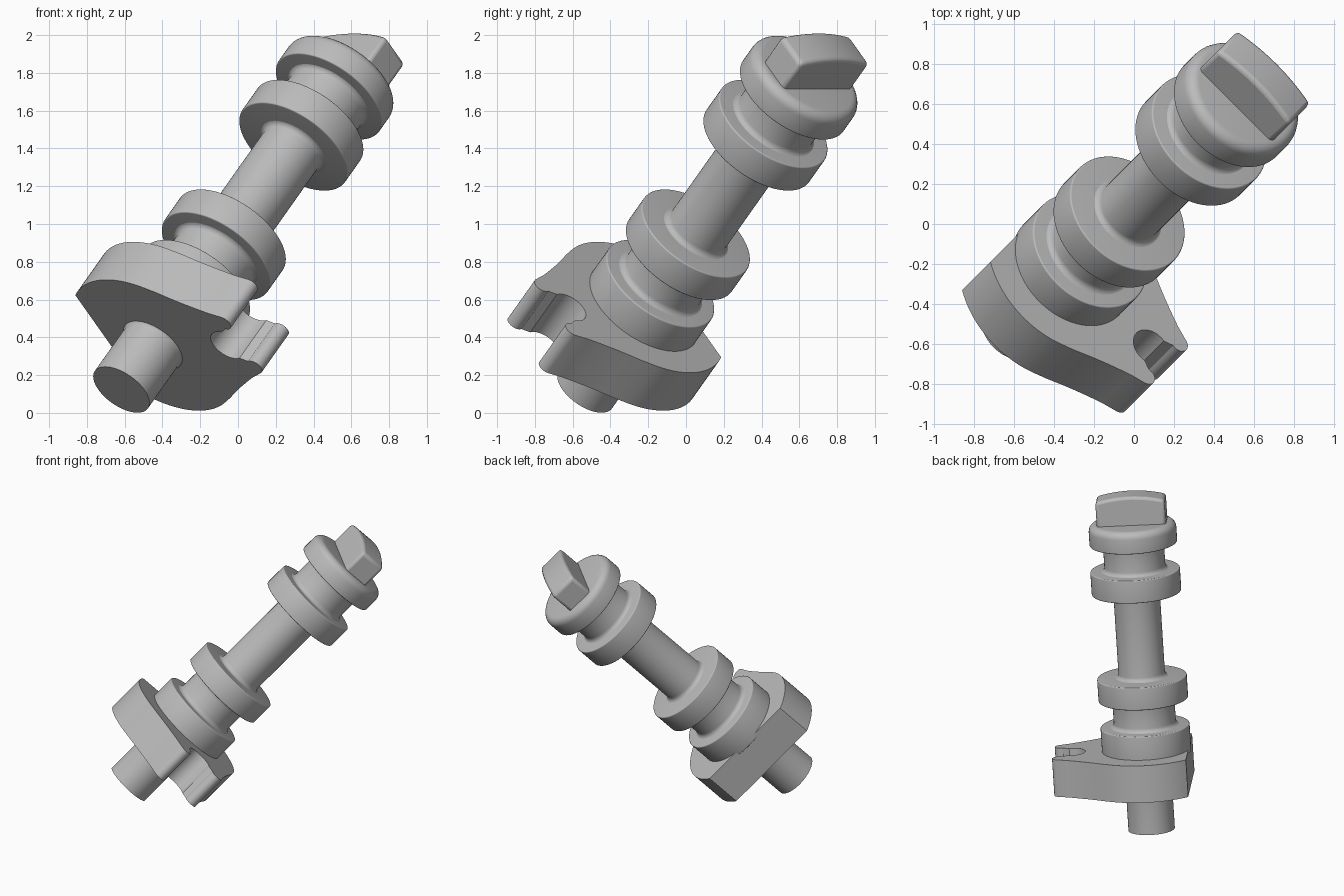
import bpy, bmesh
from math import sin, cos, pi, radians, atan2
from mathutils import Matrix, Vector

cube = bpy.data.objects.get("Cube")
if cube:
    bpy.data.objects.remove(cube, do_unlink=True)

steel = bpy.data.materials.new("grey_steel")
steel.use_nodes = True
GREY = (0.5, 0.5, 0.5, 1)
steel.diffuse_color = GREY
steel.node_tree.nodes["Principled BSDF"].inputs["Base Color"].default_value = GREY

# Tilted frame: local z runs along the shaft, local x across the plate
ax_z = Vector((0.5, 0.5, 0.5 ** 0.5))
ax_x = Vector((1, -1, 0)).normalized()
ax_y = ax_z.cross(ax_x)
FRAME = Matrix.Translation((-0.075, 0.01, 0.89)) @ Matrix((ax_x, ax_y, ax_z)).transposed().to_4x4()


def finish(name, bm, bevel=0.0, segments=2):
    bmesh.ops.remove_doubles(bm, verts=bm.verts, dist=1e-5)
    bmesh.ops.recalc_face_normals(bm, faces=bm.faces)
    mesh = bpy.data.meshes.new(name)
    bm.to_mesh(mesh)
    bm.free()
    mesh.transform(FRAME)
    mesh.materials.append(steel)
    ob = bpy.data.objects.new(name, mesh)
    bpy.context.collection.objects.link(ob)
    bpy.ops.object.select_all(action="DESELECT")
    ob.select_set(True)
    bpy.context.view_layer.objects.active = ob
    bpy.ops.object.shade_smooth_by_angle(angle=radians(35))
    if bevel:
        mod = ob.modifiers.new("soft_edges", "BEVEL")
        mod.width = bevel
        mod.segments = segments
        mod.limit_method = "ANGLE"
        mod.angle_limit = radians(40)
    return ob


def lathe(name, profile, steps=72):
    """Spin (radius, height) points round the shaft axis."""
    bm = bmesh.new()
    verts = [bm.verts.new((r, 0, z)) for r, z in profile]
    edges = [bm.edges.new(pair) for pair in zip(verts, verts[1:])]
    bmesh.ops.spin(bm, geom=verts + edges, cent=(0, 0, 0), axis=(0, 0, 1),
                   angle=2 * pi, steps=steps, use_merge=True)
    return finish(name, bm)


def arc(cx, cy, r, start, end, n=6):
    return [(cx + r * cos(start + (end - start) * i / n),
             cy + r * sin(start + (end - start) * i / n)) for i in range(n + 1)]


def neck(name, low, high, r, flare_low=True, flare_high=True, f=0.035):
    """Plain shaft length with fillets where it meets a collar."""
    pts = [(0, low)]
    pts += arc(r + f, low + f, f, -pi / 2, -pi) if flare_low else [(r, low)]
    pts += arc(r + f, high - f, f, pi, pi / 2) if flare_high else [(r, high)]
    lathe(name, pts + [(0, high)])


def collar(name, low, high, r, round_low=0.008, round_high=0.008):
    pts = [(0, low)]
    pts += arc(r - round_low, low + round_low, round_low, -pi / 2, 0)
    pts += arc(r - round_high, high - round_high, round_high, 0, pi / 2)
    lathe(name, pts + [(0, high)])


def prism(name, outline, to_3d, depth, bevel, segments=2):
    bm = bmesh.new()
    face = bm.faces.new([bm.verts.new(to_3d(a, b)) for a, b in outline])
    new = bmesh.ops.extrude_face_region(bm, geom=[face])["geom"]
    bmesh.ops.translate(bm, vec=depth, verts=[g for g in new if isinstance(g, bmesh.types.BMVert)])
    return finish(name, bm, bevel, segments)


# Shaft lengths
neck("end_journal", -1.085, -0.74, 0.172, flare_low=False)
neck("lower_neck", -0.29, -0.085, 0.23)
neck("middle_shaft", 0.085, 0.735, 0.172)
neck("upper_neck", 0.905, 1.112, 0.226)

# Collars
collar("base_collar", -0.5, -0.288, 0.33)
collar("lower_collar", -0.087, 0.087, 0.332)
collar("upper_collar", 0.733, 0.908, 0.332)
collar("end_collar", 1.108, 1.272, 0.325, round_high=0.055)

# Forked plate: round body with a flat back and an open slot
flat_angle = atan2(0.375, -0.315)
half = arc(0, 0, 0.49, flat_angle, radians(61), 20)
half += [(0.30, 0.395), (0.37, 0.352), (0.44, 0.312), (0.51, 0.275), (0.58, 0.24)]
half += arc(0.645, 0.165, 0.047, radians(65), radians(-110), 8)
half += arc(0.555, 0, 0.1, radians(75), pi, 10)
mirrored = [(a, -b) for a, b in reversed(half[:-1])]
prism("forked_plate", half + mirrored, lambda a, b: (a, b, -0.752), (0, 0, 0.284), 0)

# Drive key: bar with a gently arched top
top = [(-0.257 + 0.514 * i / 12, 1.49 - 0.035 * (i / 6 - 1) ** 2) for i in range(13)]
prism("drive_key", [(0.257, 1.23), (-0.257, 1.23)] + top,
      lambda a, b: (a, -0.105, b), (0, 0.21, 0), 0.022, 3)
